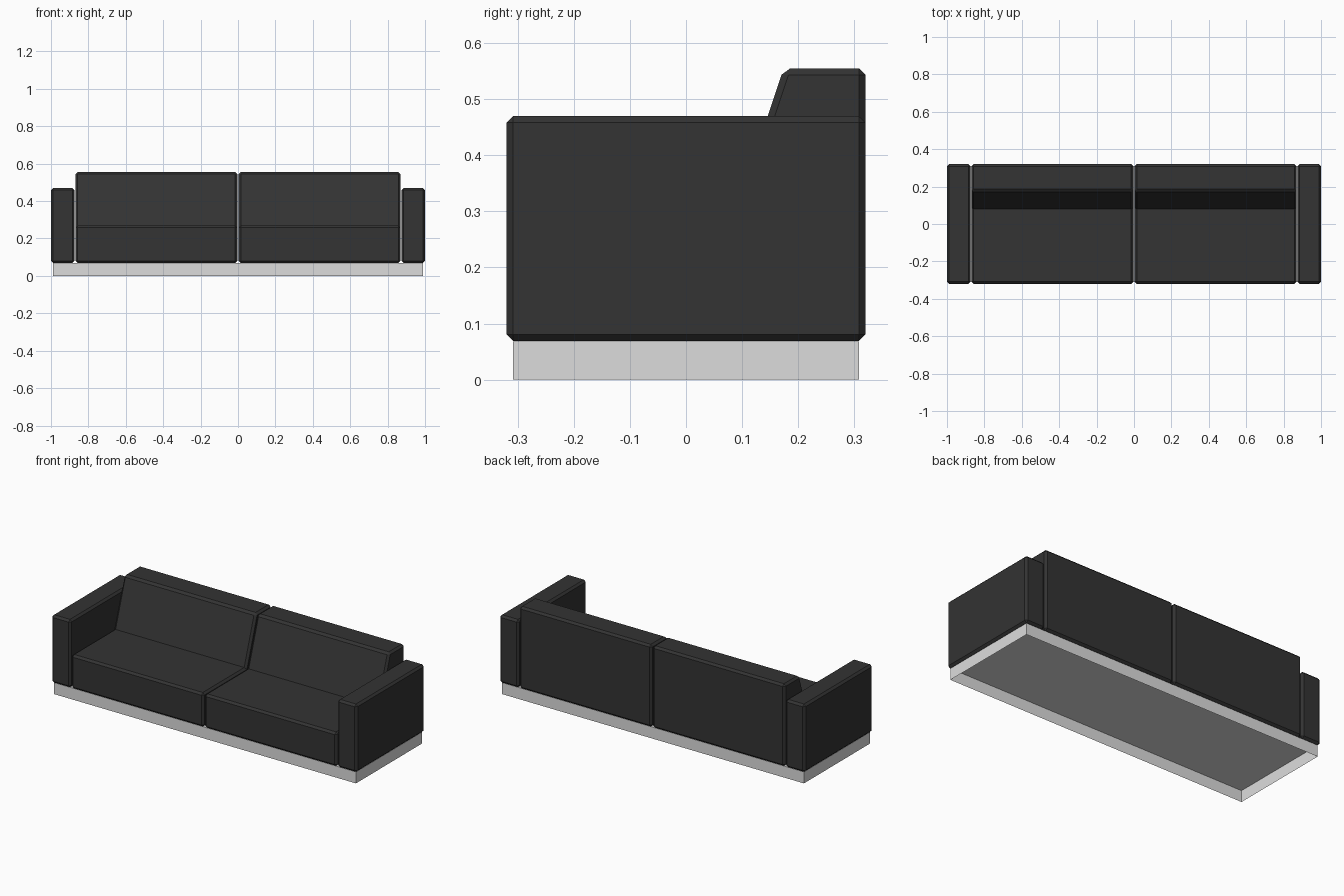
import bpy
import bmesh
import math

cube = bpy.data.objects.get("Cube")
if cube:
    bpy.data.objects.remove(cube, do_unlink=True)


def make_material(name, value):
    mat = bpy.data.materials.new(name)
    mat.use_nodes = True
    color = (value, value, value, 1)
    mat.diffuse_color = color
    mat.node_tree.nodes["Principled BSDF"].inputs["Base Color"].default_value = color
    return mat


upholstery = make_material("charcoal upholstery", 0.033)
plinth_grey = make_material("light grey plinth", 0.72)


def make_object(name, bm, mat):
    mesh = bpy.data.meshes.new(name)
    bm.to_mesh(mesh)
    bm.free()
    mesh.materials.append(mat)
    obj = bpy.data.objects.new(name, mesh)
    bpy.context.collection.objects.link(obj)
    return obj


def extruded_profile(profile, x0, x1):
    """Extrude a (y, z) outline along x."""
    bm = bmesh.new()
    face = bm.faces.new([bm.verts.new((x0, y, z)) for y, z in profile])
    result = bmesh.ops.extrude_face_region(bm, geom=[face])
    moved = [v for v in result["geom"] if isinstance(v, bmesh.types.BMVert)]
    bmesh.ops.translate(bm, verts=moved, vec=(x1 - x0, 0, 0))
    bmesh.ops.recalc_face_normals(bm, faces=bm.faces)
    return bm


def chamfer(bm, width):
    """Cut a flat chamfer on every outward edge, leaving inner creases sharp."""
    edges = [e for e in bm.edges if e.calc_face_angle_signed() > math.radians(5)]
    bmesh.ops.bevel(bm, geom=edges, offset=width, offset_type='OFFSET',
                    segments=1, profile=0.5, affect='EDGES')


DEPTH = 0.32
BOTTOM = 0.069
CHAMFER = 0.012

# Side outlines
seat_profile = [(-DEPTH, BOTTOM), (DEPTH, BOTTOM), (DEPTH, 0.555),
                (0.174, 0.555), (0.079, 0.27), (-DEPTH, 0.27)]
arm_profile = [(-DEPTH, BOTTOM), (DEPTH, BOTTOM), (DEPTH, 0.47), (-DEPTH, 0.47)]

# Seat units and armrests on both sides
for side, sign in (("left", 1), ("right", -1)):
    for part, profile, inner, outer in (("seat_unit", seat_profile, 0.003, 0.869),
                                        ("armrest", arm_profile, 0.873, 1.0)):
        bm = extruded_profile(profile, sign * inner, sign * outer)
        chamfer(bm, CHAMFER)
        make_object(f"{side}_{part}", bm, upholstery)

# Plinth: a thin shell open underneath
plinth_profile = [(-0.308, 0), (0.308, 0), (0.308, 0.068), (-0.308, 0.068)]
bm = extruded_profile(plinth_profile, -0.988, 0.988)
under = [f for f in bm.faces if f.normal.z < -0.9]
bmesh.ops.delete(bm, geom=under, context='FACES')
make_object("plinth", bm, plinth_grey)
